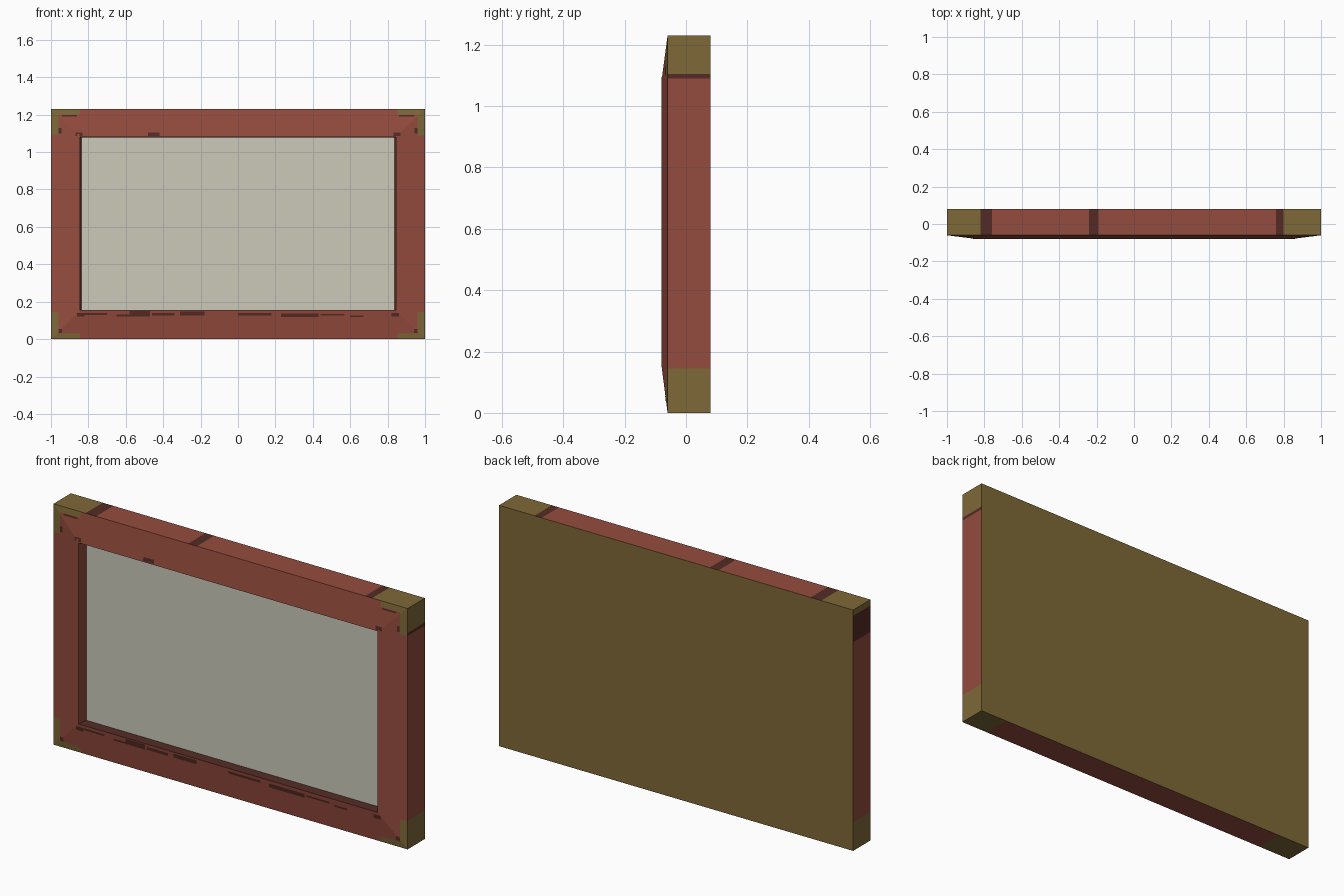
import bpy, bmesh
from mathutils import Vector

if "Cube" in bpy.data.objects:
    bpy.data.objects.remove(bpy.data.objects["Cube"])

H = 1.23            # overall height
OPEN_X = 0.845      # half width of the opening
OPEN_Z0, OPEN_Z1 = 0.155, 1.08
Y_BACK, Y_EDGE, Y_LIP, Y_PANEL = 0.08, -0.06, -0.08, -0.03


def material(name, srgb):
    m = bpy.data.materials.new(name)
    m.diffuse_color = [(c / 255 / 12.92 if c < 11 else ((c / 255 + 0.055) / 1.055) ** 2.4)
                       for c in srgb] + [1]
    m.use_nodes = True
    m.node_tree.nodes["Principled BSDF"].inputs["Base Color"].default_value = m.diffuse_color
    return m


RED = material("red_wood", (149, 76, 62))
OLIVE = material("olive_brass", (126, 104, 55))
DARK = material("dark_stain", (84, 43, 37))
CREAM = material("cream_canvas", (204, 201, 186))


def make_object(name, bm, mats):
    me = bpy.data.meshes.new(name)
    bm.to_mesh(me)
    bm.free()
    for m in mats:
        me.materials.append(m)
    ob = bpy.data.objects.new(name, me)
    bpy.context.collection.objects.link(ob)
    return ob


def ring(bm, hx, z0, z1, y):
    return [bm.verts.new((x, y, z)) for x, z in ((-hx, z0), (hx, z0), (hx, z1), (-hx, z1))]


# Frame: concentric rectangles from the back, over the sloped front, into the recess
bm = bmesh.new()
rings = [ring(bm, 1, 0, H, Y_BACK),
         ring(bm, 1, 0, H, Y_EDGE),
         ring(bm, OPEN_X, OPEN_Z0, OPEN_Z1, Y_LIP),
         ring(bm, 0.836, OPEN_Z0 + 0.002, OPEN_Z1 - 0.002, Y_PANEL)]
bm.faces.new(rings[0])
for a, b in zip(rings, rings[1:]):
    for i in range(4):
        j = (i + 1) % 4
        bm.faces.new((a[i], a[j], b[j], b[i]))
bmesh.ops.recalc_face_normals(bm, faces=bm.faces)

# Cut lines that separate the painted zones
cuts = [(Vector((x, 0, 0)), Vector((1, 0, 0)))
        for x in (-0.96, -0.845, -0.82, -0.76, -0.24, -0.19, 0.76, 0.80, 0.85, 0.96)]
cuts += [(Vector((0, 0, z)), Vector((0, 0, 1)))
         for z in (0.03, 0.145, 1.065, 1.09, 1.105, 1.20)]
for co, no in cuts:
    bmesh.ops.bisect_plane(bm, geom=bm.verts[:] + bm.edges[:] + bm.faces[:],
                           plane_co=co, plane_no=no)


def zone(f):
    """0 red, 1 olive, 2 dark"""
    c, n = f.calc_center_median(), f.normal
    if n.y > 0.9:                                      # back board
        return 1
    if c.y < Y_EDGE + 0.03 and abs(c.x) < 0.85 and OPEN_Z0 - 0.001 < c.z < OPEN_Z1 + 0.001 \
            and abs(n.y) < 0.5:                        # recess walls
        return 2 if abs(n.z) > 0.5 else 0
    if n.z > 0.9:                                      # top edge
        if c.x < -0.82 or c.x > 0.80:
            return 1
        return 2 if c.x < -0.76 or -0.24 < c.x < -0.19 or c.x > 0.76 else 0
    if n.z < -0.9:                                     # bottom edge
        return 1 if c.x < -0.82 or c.x > 0.85 else 0
    if n.x > 0.9:                                      # right edge
        if c.z < 0.145 or c.z > 1.105:
            return 1
        return 2 if c.z > 1.09 else 0
    if n.x < -0.9:                                     # left edge
        if c.z < 0.145 or c.z > 1.20:
            return 1
        return 2 if c.z > 1.065 else 0
    # sloped front: L-shaped corner brackets
    corner = abs(c.x) > 0.845 and (c.z < 0.145 or c.z > 1.09)
    return 1 if corner and (abs(c.x) > 0.96 or c.z < 0.03 or c.z > 1.20) else 0


for f in bm.faces:
    f.material_index = zone(f)
make_object("frame", bm, [RED, OLIVE, DARK])

# Canvas panel
bm = bmesh.new()
bm.faces.new(ring(bm, 0.836, OPEN_Z0 + 0.002, OPEN_Z1 - 0.002, Y_PANEL))
make_object("canvas", bm, [CREAM])


# Worn stains lying on the sloped front
def slope_y(x, z):
    t = min((1 - abs(x)) / (1 - OPEN_X), z / OPEN_Z0, (H - z) / (H - OPEN_Z1), 1)
    return Y_EDGE + (Y_LIP - Y_EDGE) * t - 0.001


stains = [(-0.83, -0.70, 0.13, 0.14), (-0.65, -0.58, 0.122, 0.132), (-0.58, -0.47, 0.122, 0.15),
          (-0.46, -0.34, 0.125, 0.14), (-0.31, -0.18, 0.125, 0.147), (0.0, 0.18, 0.127, 0.14),
          (0.23, 0.43, 0.117, 0.138), (0.44, 0.57, 0.125, 0.135), (0.60, 0.67, 0.117, 0.127),
          (-0.48, -0.42, 1.085, 1.105)]
for s in (-1, 1):
    stains += [(s * 0.90 - 0.04, s * 0.90 + 0.04, 1.190, 1.199),
               (s * 0.952 - 0.007, s * 0.952 + 0.007, 1.10, 1.13),
               (s * 0.95 - 0.01, s * 0.95 + 0.01, 0.034, 0.055),
               (s * 0.85 - 0.018, s * 0.85 + 0.018, 1.085, 1.105),
               (s * 0.84 - 0.02, s * 0.84 + 0.02, 0.12, 0.14)]
bm = bmesh.new()
for x0, x1, z0, z1 in stains:
    bm.faces.new([bm.verts.new((x, slope_y(x, z), z))
                  for x, z in ((x0, z0), (x1, z0), (x1, z1), (x0, z1))])
make_object("stains", bm, [DARK])
